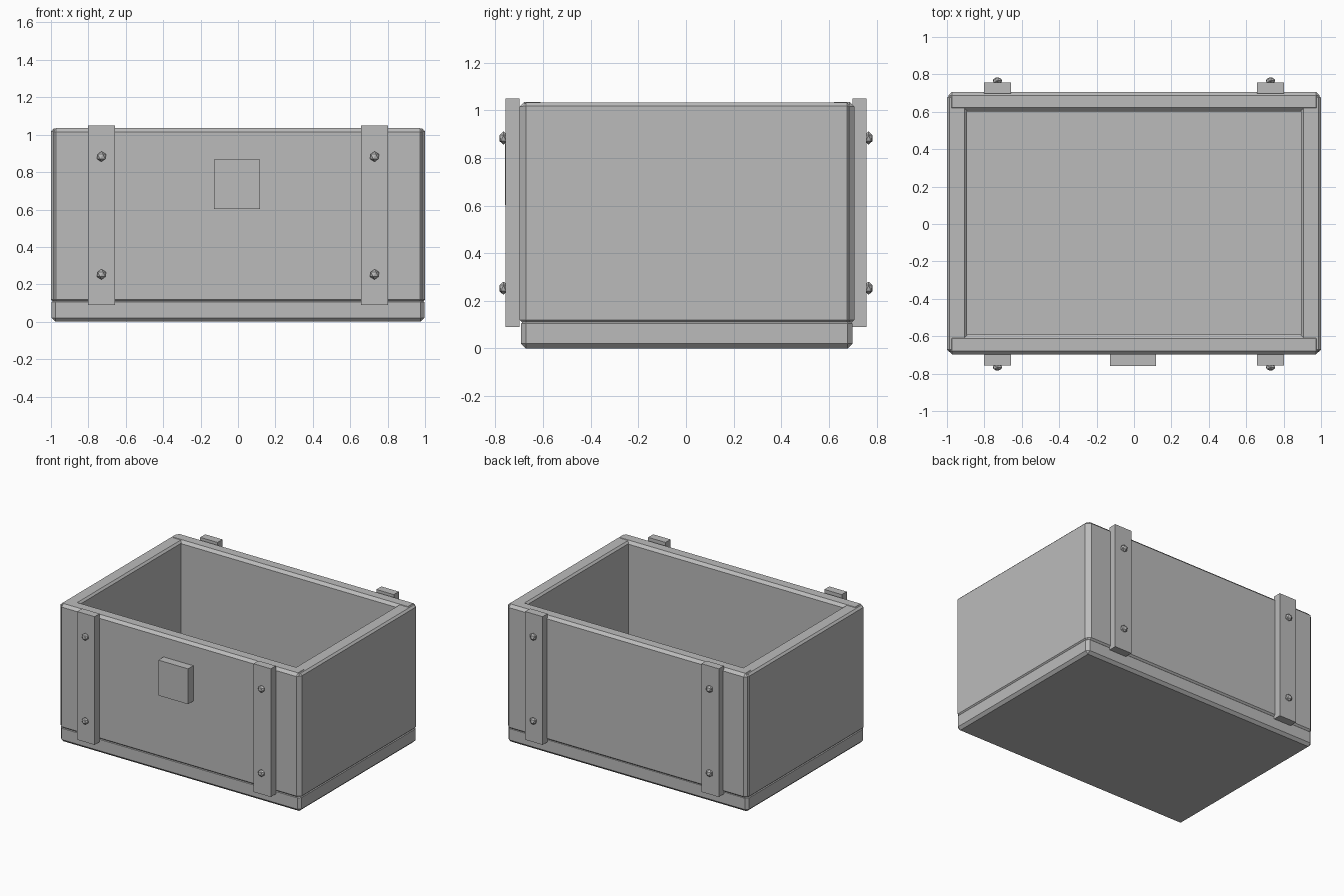
import bpy, bmesh
from mathutils import Matrix, Vector

if "Cube" in bpy.data.objects:
    bpy.data.objects.remove(bpy.data.objects["Cube"])

grey = bpy.data.materials.new("plain_grey")
grey.diffuse_color = (0.5, 0.5, 0.5, 1)
grey.use_nodes = True
grey.node_tree.nodes["Principled BSDF"].inputs["Base Color"].default_value = grey.diffuse_color


def finish(name, bm):
    bmesh.ops.recalc_face_normals(bm, faces=bm.faces)
    me = bpy.data.meshes.new(name)
    bm.to_mesh(me)
    bm.free()
    me.materials.append(grey)
    ob = bpy.data.objects.new(name, me)
    bpy.context.collection.objects.link(ob)
    return ob


def box(name, lo, hi, bevel=0.0):
    """Box between two corners, with an optional single chamfer."""
    lo, hi = Vector(lo), Vector(hi)
    bm = bmesh.new()
    bmesh.ops.create_cube(bm, size=1, matrix=Matrix.Translation((lo + hi) / 2)
                          @ Matrix.Diagonal((*(hi - lo), 1)))
    if bevel:
        bmesh.ops.bevel(bm, geom=bm.edges[:], offset=bevel, segments=1,
                        affect='EDGES', profile=0.5)
    return finish(name, bm)


# Base slab
box("base", (-0.997, -0.692, 0), (0.997, 0.698, 0.125), 0.02)

# End walls, then long walls
for side, s in (("left", -1), ("right", 1)):
    x = sorted((s * 0.893, s * 1.0))
    box(side + "_wall", (x[0], -0.685, 0.105), (x[1], 0.69, 1.032), 0.014)
box("front_wall", (-0.992, -0.698, 0.1), (0.992, -0.592, 1.035), 0.02)
box("back_wall", (-0.992, 0.602, 0.1), (0.992, 0.707, 1.035), 0.02)

# Straps with faceted bolts on front and back
for side, s in (("front", -1), ("back", 1)):
    y = sorted((s * 0.698, s * 0.757))
    for x in (-0.73, 0.73):
        box(side + "_strap", (x - 0.072, y[0], 0.09), (x + 0.072, y[1], 1.05))
        for z in (0.253, 0.883):
            bm = bmesh.new()
            bmesh.ops.create_icosphere(
                bm, subdivisions=1, radius=0.028,
                matrix=Matrix.Translation((x, s * 0.766, z))
                @ Matrix.Diagonal((1, 0.7, 1, 1)))
            finish(side + "_bolt", bm)

# Square latch plate
box("latch_plate", (-0.128, -0.76, 0.603), (0.118, -0.69, 0.868))
